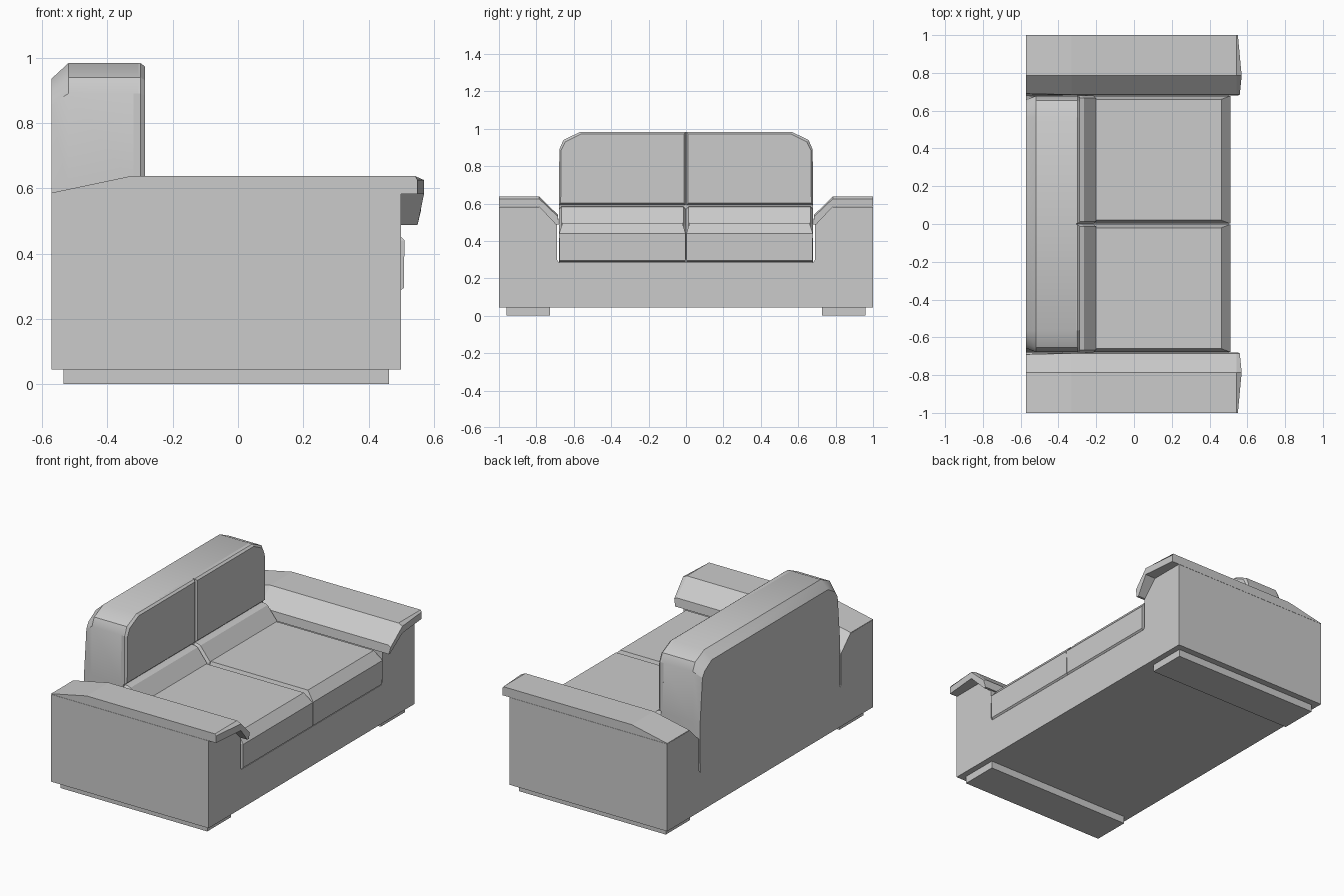
import bpy, bmesh

if "Cube" in bpy.data.objects:
    bpy.data.objects.remove(bpy.data.objects["Cube"])


def loft(name, rings, mirror=False, smooth=False):
    """Skin matching point rings, cap both ends, optionally mirror left/right."""
    bm = bmesh.new()
    loops = [[bm.verts.new(p) for p in ring] for ring in rings]
    n = len(loops[0])
    for a, b in zip(loops, loops[1:]):
        for i in range(n):
            j = (i + 1) % n
            bm.faces.new((a[i], a[j], b[j], b[i]))
    bm.faces.new(loops[0])
    bm.faces.new(loops[-1])
    bmesh.ops.recalc_face_normals(bm, faces=bm.faces)
    mesh = bpy.data.meshes.new(name)
    bm.to_mesh(mesh)
    bm.free()
    ob = bpy.data.objects.new(name, mesh)
    bpy.context.collection.objects.link(ob)
    if smooth:
        bpy.ops.object.select_all(action='DESELECT')
        ob.select_set(True)
        bpy.context.view_layer.objects.active = ob
        bpy.ops.object.shade_smooth_by_angle()
    if mirror:
        m = ob.modifiers.new("mirror", 'MIRROR')
        m.use_axis = (False, True, False)
        m.use_mirror_merge = False
    return ob


def at_x(x, yz):
    return [(x, y, z) for y, z in yz]


def rect(x0, x1, y0, y1, z):
    return [(x0, y0, z), (x1, y0, z), (x1, y1, z), (x0, y1, z)]


# U-shaped frame: base and both arm bodies
half = [(1, .045), (1, .582), (.785, .582), (.69, .488), (.69, .30), (.68, .285)]
frame = half + [(-y, z) for y, z in reversed(half)]
loft("frame", [at_x(-.572, frame), at_x(.5, frame)])

# Runner feet
loft("foot", [rect(-.535, .463, .727, .96, 0), rect(-.535, .463, .727, .96, .05)], mirror=True)

# Arm pads, thinning to the rear and bulging at the front
pad = [(1, .637), (.785, .637), (.685, .54), (.68, .487), (.695, .487), (.785, .583), (1, .583)]
rear = [(1, .586), (.785, .586), (.69, .492), (.688, .487), (.695, .487), (.785, .583), (1, .583)]
nose_x = [.55, .57, .56, .55, .55, .57, .55]
nose = [(x, y, z - d) for x, (y, z), d in zip(nose_x, pad, [.012, .012, .01, 0, 0, 0, 0])]
loft("arm_pad", [at_x(-.572, rear), at_x(-.33, pad), at_x(.543, pad), nose], mirror=True)


# Back rest with rounded top corners and chamfered rear edge
def back_outline(side, top):
    h = [(.678, .285), (.68, .585), (.677 - side, .89 - top * .7),
         (.655 - side, .94 - top), (.565, .983 - top)]
    return h + [(-y, z) for y, z in reversed(h)]


loft("back_rest", [at_x(-.572, back_outline(.02, .048)), at_x(-.52, back_outline(0, 0)),
                   at_x(-.305, back_outline(0, 0))], smooth=True)


# Pair of front back-cushions with a thin centre seam
def cushion_outline(d):
    return [(.002 + d, .593 + d), (.68 - d, .593 + d), (.677 - d, .89 - d / 2),
            (.655 - d, .94 - d), (.565 - d / 2, .983 - d), (.002 + d, .983 - d)]


loft("back_cushion", [at_x(-.32, cushion_outline(0)), at_x(-.298, cushion_outline(0)),
                      at_x(-.285, cushion_outline(.01))], mirror=True)


# Sloped lumbar band below the back cushions
def band(y, d):
    return [(-.4, y, .3), (-.2 - d, y, .3), (-.2 - d, y, .495 - d),
            (-.265 - d, y, .577 - d), (-.285 - d, y, .585 - d), (-.4, y, .585 - d)]


loft("lumbar_band", [band(.001, .015), band(.014, 0), band(.666, 0), band(.679, .015)], mirror=True)

# Seat cushions with bevelled tops
loft("seat_cushion", [rect(-.3, .498, .002, .676, .287), rect(-.3, .508, .002, .676, .295),
                      rect(-.3, .510, .002, .678, .44), rect(-.235, .462, .02, .66, .495)], mirror=True)
